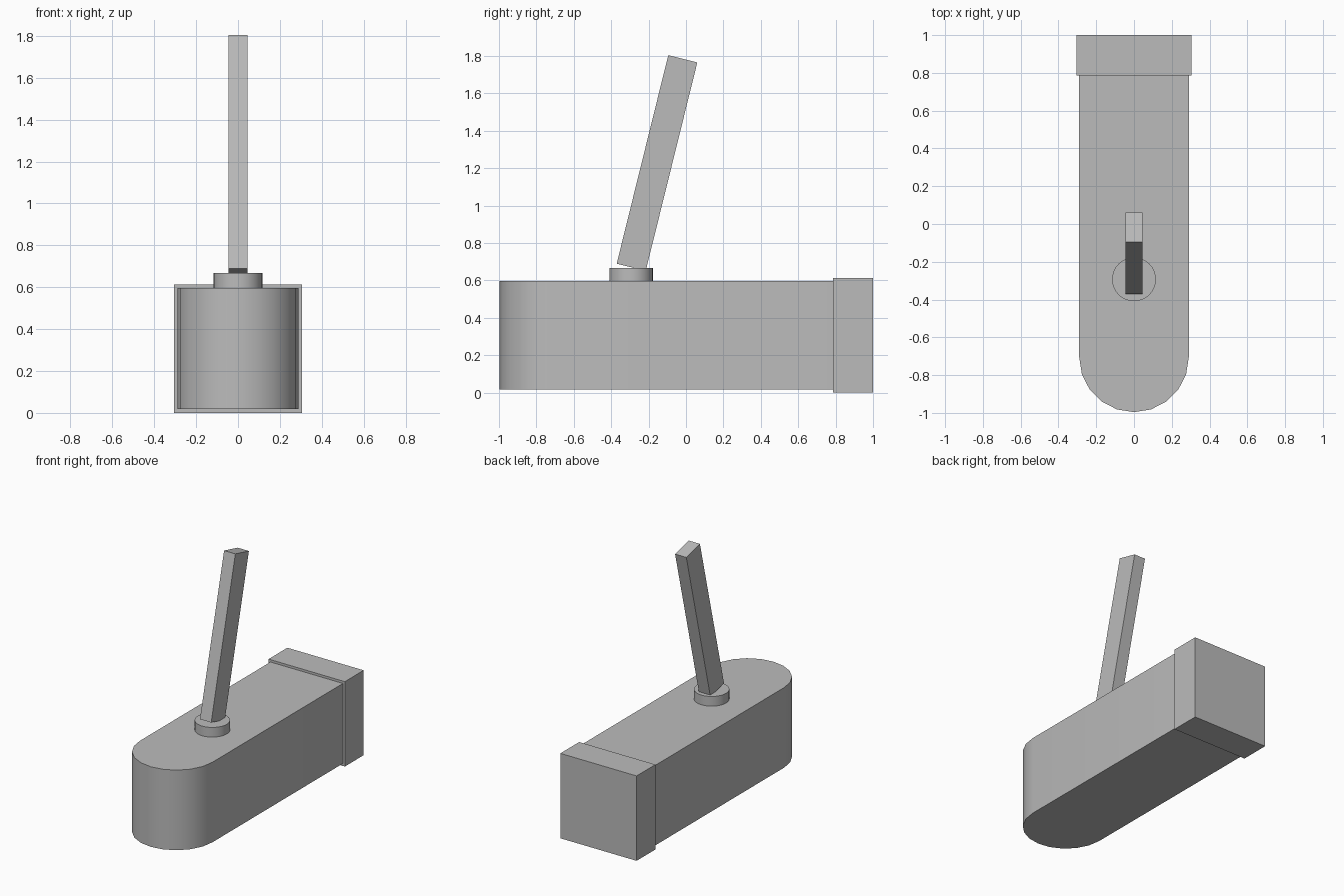
import bpy, bmesh, math
from mathutils import Matrix

cube = bpy.data.objects.get("Cube")
if cube:
    bpy.data.objects.remove(cube, do_unlink=True)

# One plain grey for every part
grey = bpy.data.materials.new("plain_grey")
grey.use_nodes = True
colour = (0.5, 0.5, 0.5, 1)
grey.diffuse_color = colour
grey.node_tree.nodes["Principled BSDF"].inputs["Base Color"].default_value = colour


def finish(name, bm, smooth=False):
    bmesh.ops.recalc_face_normals(bm, faces=bm.faces)
    mesh = bpy.data.meshes.new(name)
    bm.to_mesh(mesh)
    bm.free()
    mesh.materials.append(grey)
    obj = bpy.data.objects.new(name, mesh)
    bpy.context.collection.objects.link(obj)
    if smooth:
        bpy.ops.object.select_all(action="DESELECT")
        obj.select_set(True)
        bpy.context.view_layer.objects.active = obj
        bpy.ops.object.shade_smooth_by_angle(angle=math.radians(30))
    return obj


def box(name, size, centre, tilt=0):
    bm = bmesh.new()
    matrix = (Matrix.Translation(centre) @ Matrix.Rotation(tilt, 4, "X")
              @ Matrix.Diagonal((*size, 1)))
    bmesh.ops.create_cube(bm, size=1, matrix=matrix)
    return finish(name, bm)


# Body: straight sides with a half-round front, extruded upwards
radius, nose_y, back_y = 0.29, -0.706, 0.79
bottom, top, steps = 0.018, 0.597, 10
outline = [(radius, back_y), (-radius, back_y)]
for i in range(steps + 1):
    a = math.pi + math.pi * i / steps
    outline.append((radius * math.cos(a), nose_y + radius * math.sin(a)))
bm = bmesh.new()
face = bm.faces.new([bm.verts.new((x, y, bottom)) for x, y in outline])
extruded = bmesh.ops.extrude_face_region(bm, geom=[face], use_keep_orig=True)
raised = [g for g in extruded["geom"] if isinstance(g, bmesh.types.BMVert)]
bmesh.ops.translate(bm, verts=raised, vec=(0, 0, top - bottom))
finish("body", bm, smooth=True)

# Slightly larger block closing the back
box("back_block", (0.61, 0.215, 0.614), (0, 0.8925, 0.307))

# Round collar at the foot of the lever
bm = bmesh.new()
bmesh.ops.create_cone(bm, cap_ends=True, segments=32, radius1=0.116, radius2=0.116,
                      depth=0.07, matrix=Matrix.Translation((0, -0.293, 0.632)))
finish("lever_collar", bm, smooth=True)

# Lever leaning towards the back
box("lever", (0.09, 0.16, 1.148), (0, -0.155, 1.228), math.radians(-13.9))
